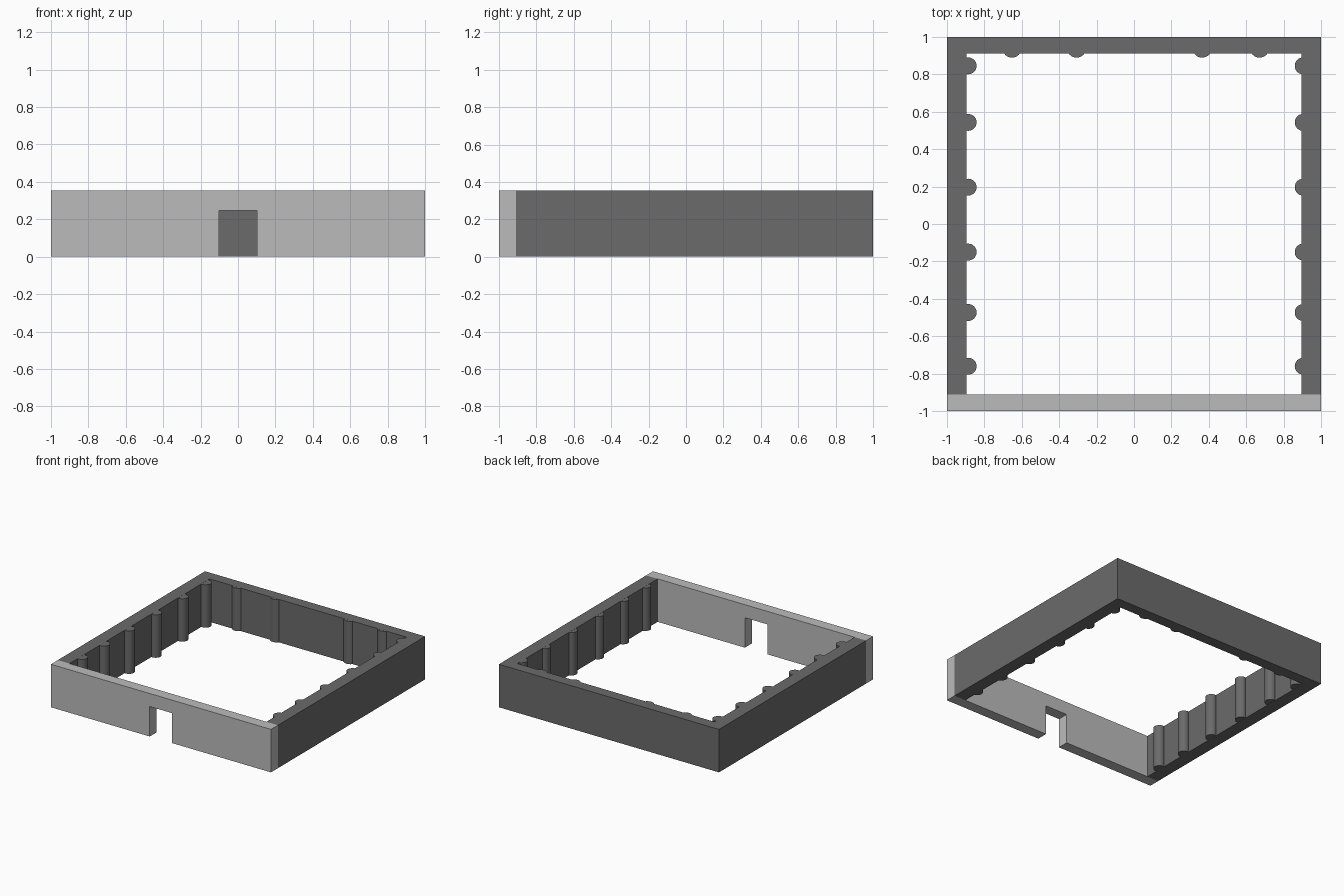
import bpy, bmesh
from mathutils import Vector

if "Cube" in bpy.data.objects:
    bpy.data.objects.remove(bpy.data.objects["Cube"])

H = 0.353       # wall height
FRONT = -0.91   # inner face of the front wall
BACK = 0.91     # inner face of the back wall
SIDE = 0.895    # inner faces of the side walls


def material(name, v):
    m = bpy.data.materials.new(name)
    m.diffuse_color = (v, v, v, 1)
    m.use_nodes = True
    m.node_tree.nodes["Principled BSDF"].inputs["Base Color"].default_value = m.diffuse_color
    return m


light = material("light grey", 0.5)
dark = material("dark grey", 0.147)


def finish(bm, name, mat):
    bmesh.ops.recalc_face_normals(bm, faces=bm.faces)
    me = bpy.data.meshes.new(name)
    bm.to_mesh(me)
    bm.free()
    me.materials.append(mat)
    ob = bpy.data.objects.new(name, me)
    bpy.context.collection.objects.link(ob)
    return ob


def prism(name, outline, direction, mat):
    """Extrude a flat outline along a direction."""
    bm = bmesh.new()
    face = bm.faces.new([bm.verts.new(p) for p in outline])
    ext = bmesh.ops.extrude_face_region(bm, geom=[face])["geom"]
    verts = [g for g in ext if isinstance(g, bmesh.types.BMVert)]
    bmesh.ops.translate(bm, verts=verts, vec=Vector(direction))
    # the outline face is kept as the near cap
    return finish(bm, name, mat)


def wall(name, x0, x1, y0, y1):
    prism(name, [(x0, y0, 0), (x1, y0, 0), (x1, y1, 0), (x0, y1, 0)], (0, 0, H), dark)


def column(name, x, y, r):
    bm = bmesh.new()
    bmesh.ops.create_cone(bm, cap_ends=True, segments=32, radius1=r, radius2=r, depth=H - 0.001)
    bmesh.ops.translate(bm, verts=bm.verts, vec=(x, y, H / 2))
    ob = finish(bm, name, dark)
    bpy.ops.object.select_all(action='DESELECT')
    ob.select_set(True)
    bpy.context.view_layer.objects.active = ob
    bpy.ops.object.shade_smooth_by_angle()


# Front wall with a doorway
D, DH = 0.102, 0.246
profile = [(-1, 0), (-D, 0), (-D, DH), (D, DH), (D, 0), (1, 0), (1, H), (-1, H)]
prism("front_wall", [(x, -1, z) for x, z in profile], (0, FRONT + 1, 0), light)

# Back and side walls
wall("back_wall", -1, 1, BACK, 1)
wall("left_wall", -1, -SIDE, FRONT, BACK)
wall("right_wall", SIDE, 1, FRONT, BACK)

# Half-sunk columns along the side walls
for i, y in enumerate((0.845, 0.543, 0.197, -0.15, -0.473, -0.76)):
    column(f"left_column_{i + 1}", -0.886, y, 0.045)
    column(f"right_column_{i + 1}", 0.904, y, 0.045)

# Columns along the back wall
for i, x in enumerate((-0.652, -0.307, 0.364, 0.671)):
    column(f"back_column_{i + 1}", x, 0.94, 0.051)
